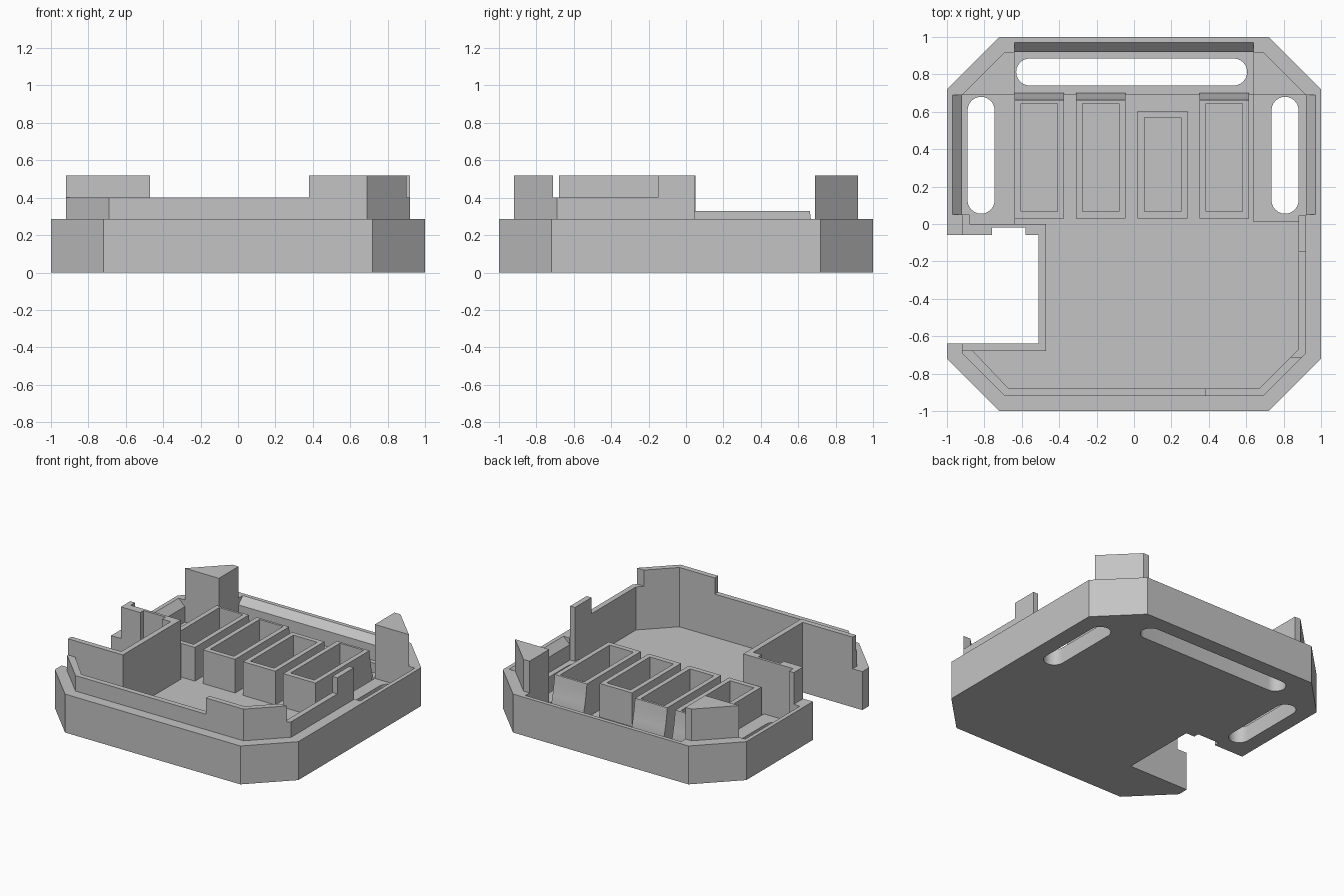
import bpy, bmesh, math

cube = bpy.data.objects.get("Cube")
if cube:
    bpy.data.objects.remove(cube, do_unlink=True)

grey = bpy.data.materials.new("plain grey")
grey.use_nodes = True
COLOUR = (0.55, 0.55, 0.55, 1)
grey.diffuse_color = COLOUR
grey.node_tree.nodes["Principled BSDF"].inputs["Base Color"].default_value = COLOUR

PLACE = {"x": lambda p, t: (t, p[0], p[1]),
         "y": lambda p, t: (p[0], t, p[1]),
         "z": lambda p, t: (p[0], p[1], t)}


def prism(name, outline, low, high, axis="z"):
    """Extrude a flat outline along an axis."""
    bm = bmesh.new()
    rings = [[bm.verts.new(PLACE[axis](p, t)) for p in outline] for t in (low, high)]
    bm.faces.new(rings[0])
    bm.faces.new(rings[1])
    n = len(outline)
    for i in range(n):
        j = (i + 1) % n
        bm.faces.new((rings[0][i], rings[0][j], rings[1][j], rings[1][i]))
    bmesh.ops.recalc_face_normals(bm, faces=bm.faces)
    mesh = bpy.data.meshes.new(name)
    bm.to_mesh(mesh)
    bm.free()
    mesh.materials.append(grey)
    obj = bpy.data.objects.new(name, mesh)
    bpy.context.collection.objects.link(obj)
    return obj


def rect(x0, x1, y0, y1):
    return [(x0, y0), (x1, y0), (x1, y1), (x0, y1)]


def octagon(r, c):
    return [(-c, -r), (c, -r), (r, -c), (r, c), (c, r), (-c, r), (-r, c), (-r, -c)]


def stadium(x0, x1, y0, y1, steps=12):
    """Rounded slot outline along the longer side."""
    r = min(x1 - x0, y1 - y0) / 2
    tall = y1 - y0 > x1 - x0
    ends = [(x1 - r, y1 - r), (x0 + r, y0 + r)]
    start = 0 if tall else -math.pi / 2
    pts = []
    for k, (cx, cy) in enumerate(ends):
        for i in range(steps + 1):
            a = start + math.pi * (k + i / steps)
            pts.append((cx + r * math.cos(a), cy + r * math.sin(a)))
    return pts


def carve(obj, cutters):
    """Subtract every cutter, then bake the result."""
    for c in cutters:
        c.hide_render = True
        mod = obj.modifiers.new("cut", "BOOLEAN")
        mod.operation = "DIFFERENCE"
        mod.solver = "EXACT"
        mod.object = c
    bpy.context.view_layer.update()
    graph = bpy.context.evaluated_depsgraph_get()
    baked = bpy.data.meshes.new_from_object(obj.evaluated_get(graph))
    obj.modifiers.clear()
    obj.data = baked
    for c in cutters:
        bpy.data.objects.remove(c, do_unlink=True)


RIM, LIP, TALL = 0.285, 0.40, 0.52
FLOOR, STRAP_FLOOR = 0.08, 0.12

# Tray with a stepped floor, side bay, strap slots and bevelled inner rim
tray = prism("tray", octagon(1, 0.72), 0, RIM)
main_pocket = [(-0.64, 0.69), (0.64, 0.69), (0.64, 0.01), (0.92, 0.01), (0.92, -0.69),
               (0.69, -0.92), (-0.69, -0.92), (-0.92, -0.69), (-0.92, 0), (-0.64, 0)]
bay = [(-1.1, -0.64), (-0.51, -0.64), (-0.51, -0.06), (-0.58, -0.06), (-0.58, -0.02),
       (-0.76, -0.02), (-0.76, -0.06), (-1.1, -0.06)]
bevel = [(0.91, 0.225), (1.0, 0.315), (0.91, 0.315)]
mirrored = [(-x, z) for x, z in bevel]
# The wall beside the bay stays solid out to its inner face
carve(tray, [
    prism("strap_pocket_cutter", octagon(0.92, 0.69), STRAP_FLOOR, 1),
    prism("main_pocket_cutter", main_pocket, FLOOR, 1),
    prism("bay_cutter", bay, -1, 1),
    prism("back_slot_cutter", stadium(-0.63, 0.605, 0.74, 0.885), -1, 1),
    prism("right_slot_cutter", stadium(-0.89, -0.745, 0.055, 0.68), -1, 1),
    prism("left_slot_cutter", stadium(0.735, 0.88, 0.055, 0.68), -1, 1),
    prism("back_bevel_cutter", bevel, -0.64, 0.64, "x"),
    prism("left_bevel_cutter", bevel, 0.05, 0.69, "y"),
    prism("right_bevel_cutter", mirrored, 0.05, 0.69, "y"),
])

# Wall round the side bay
prism("bay_wall", [(-0.92, -0.68), (-0.47, -0.68), (-0.47, 0), (-0.88, 0), (-0.88, 0.05),
                   (-0.92, 0.05), (-0.92, -0.06), (-0.76, -0.06), (-0.76, -0.02),
                   (-0.58, -0.02), (-0.58, -0.06), (-0.51, -0.06), (-0.51, -0.64),
                   (-0.92, -0.64)], FLOOR, TALL)

# Low lip along the front and left, with two taller stretches
prism("front_lip", [(-0.92, -0.69), (-0.69, -0.92), (0.69, -0.92), (0.92, -0.69),
                    (0.92, 0.045), (0.88, 0.045), (0.88, -0.67), (0.67, -0.88),
                    (-0.67, -0.88), (-0.86, -0.68), (-0.92, -0.68)], FLOOR, LIP)
prism("corner_lip", [(0.38, -0.92), (0.69, -0.92), (0.9, -0.71), (0.84, -0.71),
                     (0.67, -0.88), (0.38, -0.88)], LIP, TALL)
prism("side_tab", rect(0.88, 0.92, -0.15, 0.045), LIP, TALL)

# Back corner pillars
for side, s in (("left", 1), ("right", -1)):
    prism(side + "_pillar", [(s * 0.64, 0.69), (s * 0.92, 0.69), (s * 0.69, 0.92),
                             (s * 0.64, 0.92)], STRAP_FLOOR, TALL)

# Four open compartments; all but the third have a flared back
flared = [(0.03, FLOOR), (0.7, FLOOR), (0.7, 0.13), (0.685, 0.19), (0.675, 0.24),
          (0.668, 0.285), (0.662, 0.33), (0.03, 0.33)]
straight = rect(0.03, 0.605, FLOOR, 0.33)
for i, x in enumerate((-0.64, -0.31, 0.02, 0.35)):
    short = i == 2
    box = prism("compartment_%d" % (i + 1), straight if short else flared, x, x + 0.265, "x")
    inside = rect(x + 0.035, x + 0.23, 0.067, 0.57 if short else 0.645)
    carve(box, [prism("compartment_cutter", inside, 0, 1)])

# Soften only the rounded surfaces
bpy.ops.object.select_all(action="DESELECT")
for obj in bpy.context.collection.objects:
    if obj.type == "MESH" and obj.name.startswith(("tray", "compartment")):
        obj.select_set(True)
        bpy.context.view_layer.objects.active = obj
bpy.ops.object.shade_smooth_by_angle(angle=math.radians(25))
